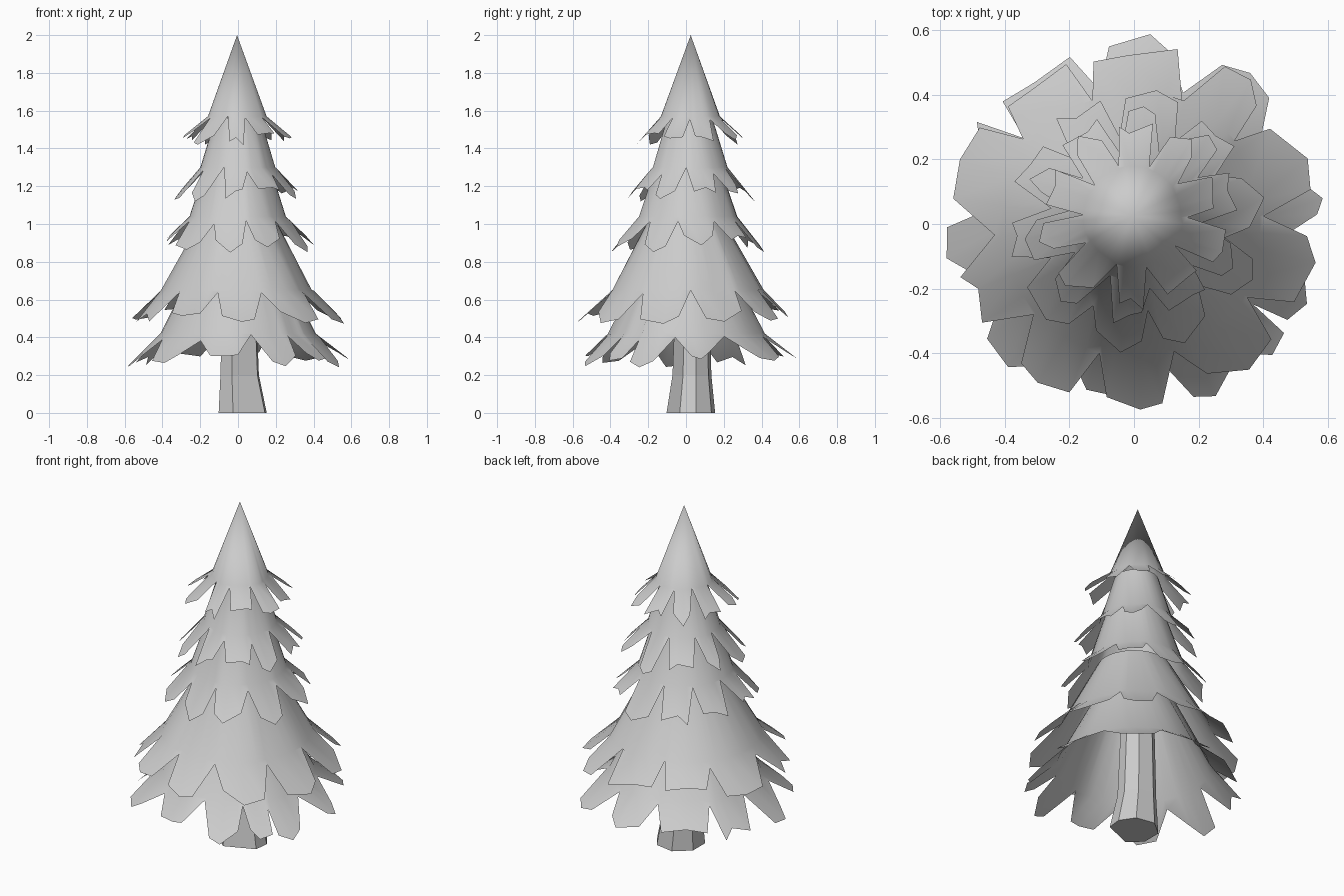
import bpy, bmesh, math, random
from math import cos, sin, radians

if "Cube" in bpy.data.objects:
    bpy.data.objects.remove(bpy.data.objects["Cube"])

random.seed(11)

grey = bpy.data.materials.new("plain grey")
grey.use_nodes = True
COLOUR = (0.6, 0.6, 0.6, 1)
grey.diffuse_color = COLOUR
grey.node_tree.nodes["Principled BSDF"].inputs["Base Color"].default_value = COLOUR


def finish(name, bm, smooth):
    """Turn the bmesh into a named object with the shared material."""
    bmesh.ops.recalc_face_normals(bm, faces=bm.faces)
    mesh = bpy.data.meshes.new(name)
    bm.to_mesh(mesh)
    bm.free()
    mesh.materials.append(grey)
    obj = bpy.data.objects.new(name, mesh)
    bpy.context.collection.objects.link(obj)
    if smooth:
        bpy.ops.object.select_all(action="DESELECT")
        obj.select_set(True)
        bpy.context.view_layer.objects.active = obj
        bpy.ops.object.shade_smooth_by_angle(angle=radians(50))


def bridge(bm, upper, lower):
    """Join two closed rings of equal length."""
    n = len(upper)
    for i in range(n):
        j = (i + 1) % n
        bm.faces.new((upper[i], lower[i], lower[j], upper[j]))


def even_leaves(count, start):
    """Evenly spread narrow leaves as (centre, half width) in degrees."""
    step = 360 / count
    return [(start + k * step + random.uniform(-3, 3), step * random.uniform(0.2, 0.36))
            for k in range(count)]


def foliage_tier(name, top, waist, tip, leaves, centre):
    """Open skirt: narrow top, waist ring, and a hem of ragged blunt leaves."""
    columns = []  # angle, reach towards the tip, droop, waist swell
    for k, (mid, half) in enumerate(leaves):
        before, width = leaves[k - 1]
        if k == 0:
            before -= 360
        notch = (before + width + mid - half) / 2
        sag = random.uniform(-0.025, 0.025)
        swell = random.uniform(0.97, 1.03)
        # notch, first corner, tooth, second corner
        for angle, reach in ((notch, random.uniform(-0.05, 0.25)),
                             (mid - half, random.uniform(0.65, 0.95)),
                             (mid + random.uniform(-0.4, 0.4) * half, random.choice((0.7, 1, 1))),
                             (mid + half, random.uniform(0.65, 0.95))):
            columns.append((radians(angle), reach, sag, swell))

    bm = bmesh.new()

    def ring(place):
        verts = []
        for angle, reach, sag, swell in columns:
            r, z = place(reach, sag, swell)
            verts.append(bm.verts.new((centre[0] + r * cos(angle), centre[1] + r * sin(angle), z)))
        return verts

    waist_ring = ring(lambda t, sag, swell: (waist[0] * swell, waist[1]))
    hem = ring(lambda t, sag, swell: (waist[0] + (tip[0] - waist[0]) * t,
                                      waist[1] + (tip[1] - waist[1] + sag) * t))
    bridge(bm, waist_ring, hem)
    if top[0] > 0:
        bridge(bm, ring(lambda t, sag, swell: top), waist_ring)
    else:
        apex = bm.verts.new((*centre, top[1]))
        for i, v in enumerate(waist_ring):
            bm.faces.new((apex, v, waist_ring[(i + 1) % len(waist_ring)]))
    finish(name, bm, True)


# Foliage: each row is top, waist and leaf tip as (radius, height)
foliage_tier("crown_tier", (0, 2), (0.155, 1.57), (0.3, 1.43), even_leaves(10, 16), (-0.005, 0.025))
foliage_tier("upper_tier", (0.12, 1.56), (0.2, 1.3), (0.345, 1.14), even_leaves(10, 14), (0, 0.02))
foliage_tier("middle_tier", (0.16, 1.34), (0.26, 1.04), (0.41, 0.87), even_leaves(10, 8), (0, 0.01))

# Wide lower tiers have uneven leaves
broad_leaves = [(23, 12), (52, 8), (90, 14), (125, 12), (160, 12),
                (205, 8), (240, 9), (270, 9), (308, 12), (345, 11)]
bottom_leaves = [(8, 5), (52, 9), (88, 10), (124, 13), (155, 8), (188, 7),
                 (226, 8), (262, 8), (297, 8), (318, 6), (335, 7)]
foliage_tier("broad_tier", (0.2, 1.02), (0.4, 0.65), (0.575, 0.49), broad_leaves, (0, 0))
foliage_tier("bottom_tier", (0.22, 0.8), (0.41, 0.42), (0.59, 0.265), bottom_leaves, (0, 0))

# Trunk: faceted, flared at the foot, leaning slightly as it enters the foliage
bm = bmesh.new()
previous = None
for x, y, z, r in ((0.02, 0.024, 0, 0.135), (0.005, 0.03, 0.2, 0.108), (0, 0.035, 0.9, 0.085)):
    loop = [bm.verts.new((x + r * cos(radians(a)), y + r * sin(radians(a)), z))
            for a in (12, 55, 105, 155, 205, 250, 335)]
    if previous:
        bridge(bm, previous, loop)
    else:
        bm.faces.new(loop)
    previous = loop
bm.faces.new(previous)
finish("trunk", bm, False)
